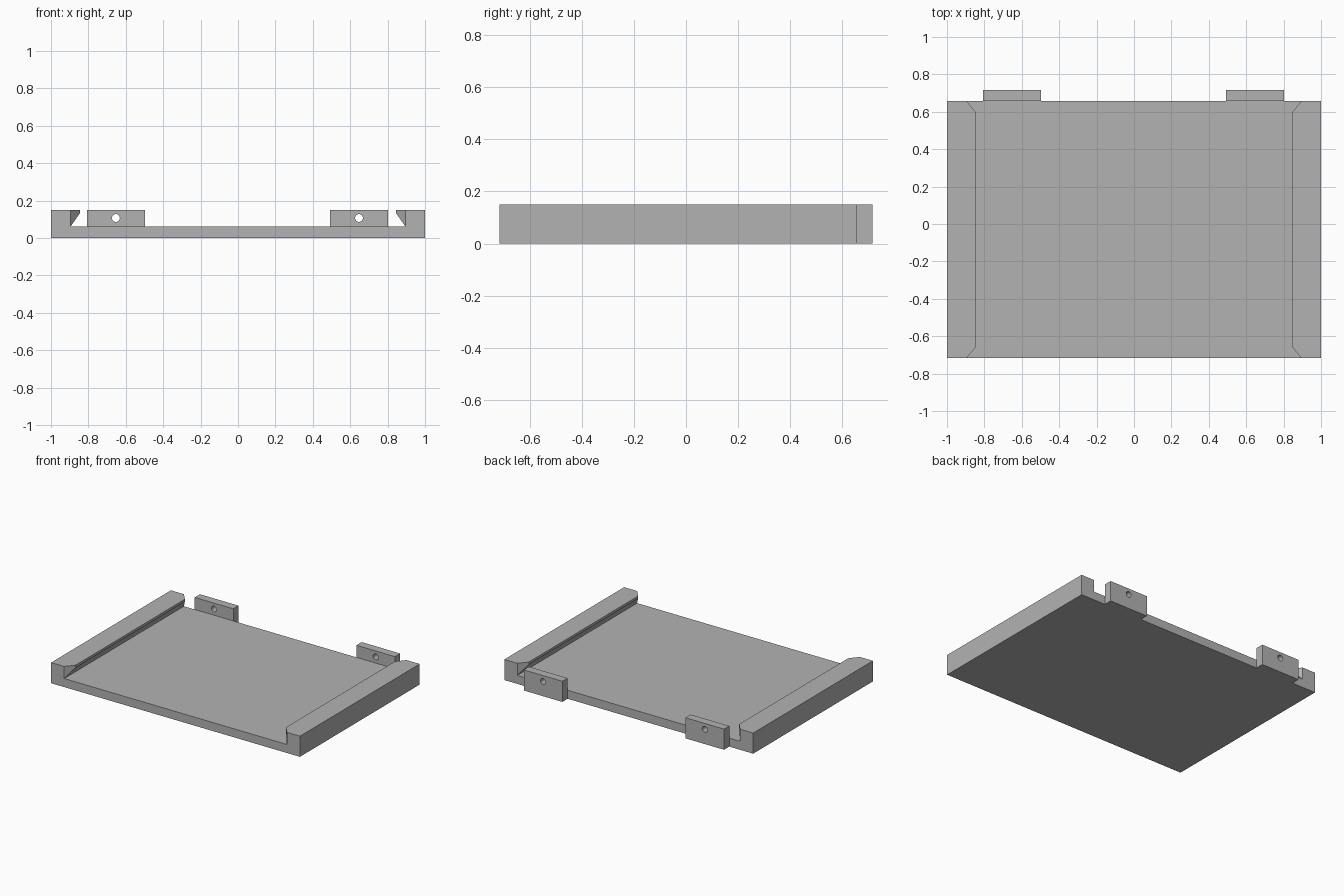
import bpy, bmesh
from math import pi

cube = bpy.data.objects.get("Cube")
if cube:
    bpy.data.objects.remove(cube)

FRONT, BACK, TAB_BACK = -0.717, 0.657, 0.717
FLOOR, TOP, LIP = 0.062, 0.15, 0.133
RAIL_FOOT, RAIL_EDGE, CHAMFER = 0.895, 0.845, 0.06

grey = bpy.data.materials.new("light grey")
colour = (0.45, 0.45, 0.45, 1)
grey.diffuse_color = colour
grey.use_nodes = True
grey.node_tree.nodes["Principled BSDF"].inputs["Base Color"].default_value = colour


def finish(bm, name):
    bmesh.ops.recalc_face_normals(bm, faces=bm.faces)
    mesh = bpy.data.meshes.new(name)
    bm.to_mesh(mesh)
    bm.free()
    mesh.materials.append(grey)
    obj = bpy.data.objects.new(name, mesh)
    bpy.context.collection.objects.link(obj)
    return obj


# Tray: floor and undercut side rails, one mirrored profile swept front to back
half = [(1, 0), (1, TOP), (RAIL_FOOT, TOP), (RAIL_EDGE, TOP),
        (RAIL_EDGE, LIP), (RAIL_FOOT, FLOOR)]
profile = half + [(-x, z) for x, z in reversed(half)]
bm = bmesh.new()
ends = []
for y, inward in ((FRONT, 1), (BACK, -1)):
    ring = []
    for x, z in profile:
        inset = CHAMFER if abs(x) < RAIL_FOOT else 0
        ring.append(bm.verts.new((x, y + inward * inset, z)))
    # end face, then the chamfered tip of each rail
    bm.faces.new([v for v in ring if abs(v.co.x) > RAIL_FOOT - 0.01])
    bm.faces.new(ring[2:6])
    bm.faces.new(ring[6:10])
    ends.append(ring)
for i in range(len(profile)):
    j = (i + 1) % len(profile)
    bm.faces.new((ends[0][i], ends[0][j], ends[1][j], ends[1][i]))
finish(bm, "tray")


# Mounting tabs: upright blocks on the back edge, each with a screw hole
def mounting_tab(name, x):
    bm = bmesh.new()
    bmesh.ops.create_cube(bm, size=1)
    bmesh.ops.scale(bm, vec=(0.31, TAB_BACK - BACK, TOP), verts=bm.verts)
    bmesh.ops.translate(bm, vec=(x, (TAB_BACK + BACK) / 2, TOP / 2), verts=bm.verts)
    tab = finish(bm, name)

    bpy.ops.mesh.primitive_cylinder_add(vertices=32, radius=0.021, depth=0.3,
                                        location=(x, BACK, 0.107),
                                        rotation=(pi / 2, 0, 0))
    cutter = bpy.context.object
    cutter.name = "hole_cutter"
    cutter.hide_render = True
    cutter.data.materials.append(grey)
    hole = tab.modifiers.new("screw hole", 'BOOLEAN')
    hole.operation = 'DIFFERENCE'
    hole.solver = 'EXACT'
    hole.object = cutter
    bpy.ops.object.select_all(action='DESELECT')
    tab.select_set(True)
    bpy.context.view_layer.objects.active = tab
    bpy.ops.object.modifier_apply(modifier=hole.name)
    bpy.data.objects.remove(cutter)
    bpy.ops.object.shade_smooth_by_angle()


mounting_tab("right_mounting_tab", -0.653)
mounting_tab("left_mounting_tab", 0.647)
